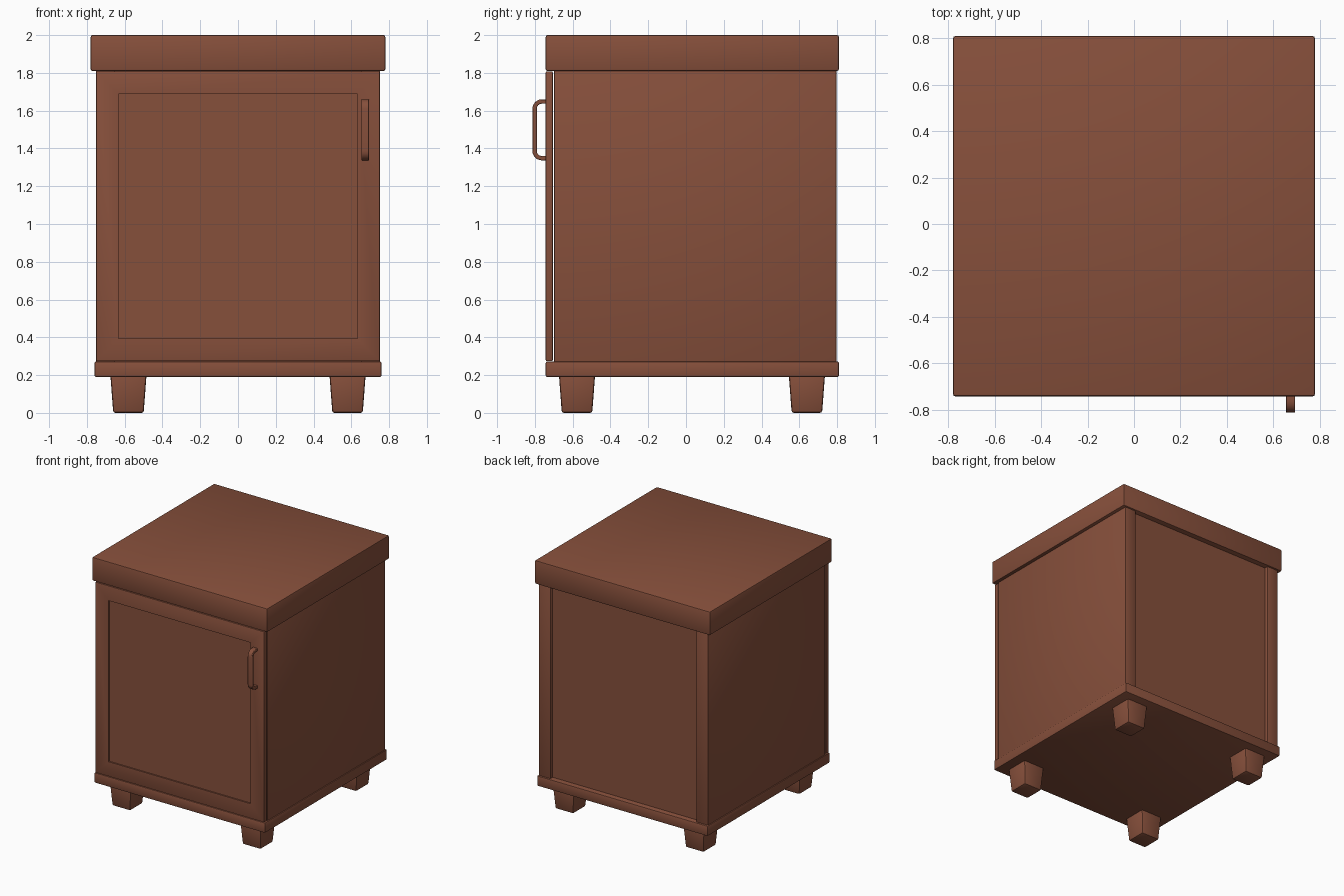
import bpy, bmesh, math
from mathutils import Vector

if "Cube" in bpy.data.objects:
    bpy.data.objects.remove(bpy.data.objects["Cube"])

wood = bpy.data.materials.new("reddish_brown_wood")
wood.diffuse_color = (0.24, 0.079, 0.044, 1)
wood.use_nodes = True
wood.node_tree.nodes["Principled BSDF"].inputs["Base Color"].default_value = wood.diffuse_color


def finish(name, bm):
    bmesh.ops.recalc_face_normals(bm, faces=bm.faces)
    mesh = bpy.data.meshes.new(name)
    bm.to_mesh(mesh)
    bm.free()
    mesh.materials.append(wood)
    obj = bpy.data.objects.new(name, mesh)
    bpy.context.collection.objects.link(obj)
    return obj


def box_bm(x, y, z, bevel=0.008, taper=1.0):
    """Bevelled box between (min, max) pairs; taper scales the lower end."""
    bm = bmesh.new()
    bmesh.ops.create_cube(bm, size=1)
    for v in bm.verts:
        s = taper if v.co.z < 0 else 1.0
        v.co = Vector((sum(x) / 2 + v.co.x * (x[1] - x[0]) * s,
                       sum(y) / 2 + v.co.y * (y[1] - y[0]) * s,
                       z[0] if v.co.z < 0 else z[1]))
    if bevel:
        bmesh.ops.bevel(bm, geom=bm.edges[:], offset=bevel, segments=2,
                        profile=0.5, affect='EDGES')
    return bm


def box(name, *args, **kw):
    return finish(name, box_bm(*args, **kw))


# Top slab and base plate
box("top_slab", (-0.78, 0.78), (-0.743, 0.81), (1.81, 2.0), bevel=0.01)
box("base_plate", (-0.76, 0.76), (-0.743, 0.81), (0.19, 0.272))

# Side boards and recessed back panel
for side, s in (("left", -1), ("right", 1)):
    box(side + "_side_board", sorted((s * 0.752, s * 0.65)), (-0.698, 0.796),
        (0.265, 1.815), bevel=0.004)
box("back_panel", (-0.66, 0.66), (0.72, 0.766), (0.265, 1.815), bevel=0)

# Door with a sunken centre panel
bm = box_bm((-0.752, 0.752), (-0.743, -0.705), (0.274, 1.808), bevel=0.006)
bm.normal_update()
front = max((f for f in bm.faces if f.normal.y < -0.99), key=lambda f: f.calc_area())
bmesh.ops.inset_region(bm, faces=[front], thickness=0.16, depth=0)
bmesh.ops.inset_region(bm, faces=[front], thickness=0.0005, depth=-0.01)
finish("door", bm)

# Handle: flat bar bent into a rounded bracket, swept across x
def bracket(y_out, z_lo, z_hi, r, y_in=-0.738, n=6):
    pts = [(y_in, z_lo)]
    for cz, start in ((z_lo + r, 270), (z_hi - r, 180)):
        for i in range(n + 1):
            a = math.radians(start - 90 * i / n)
            pts.append((y_out + r + r * math.cos(a), cz + r * math.sin(a)))
    return pts + [(y_in, z_hi)]


outer = bracket(-0.813, 1.337, 1.66, 0.05)
inner = bracket(-0.790, 1.360, 1.637, 0.027)
bm = bmesh.new()
rings = []
for (yo, zo), (yi, zi) in zip(outer, inner):
    rings.append([bm.verts.new(p) for p in ((0.654, yo, zo), (0.694, yo, zo),
                                            (0.694, yi, zi), (0.654, yi, zi))])
for a, b in zip(rings, rings[1:]):
    for k in range(4):
        bm.faces.new((a[k], a[(k + 1) % 4], b[(k + 1) % 4], b[k]))
bm.faces.new(rings[0])
bm.faces.new(rings[-1])
handle = finish("door_handle", bm)
mod = handle.modifiers.new("soft_edges", 'BEVEL')
mod.width, mod.segments = 0.004, 2
mod.limit_method, mod.angle_limit = 'ANGLE', math.radians(40)

# Four tapered feet
for side, cx in (("left", -0.58), ("right", 0.58)):
    for end, cy in (("front", -0.577), ("back", 0.64)):
        box(f"{end}_{side}_foot", (cx - 0.096, cx + 0.096), (cy - 0.096, cy + 0.096),
            (0.0, 0.205), bevel=0.012, taper=0.84)

# Smooth the rounded edges, keep flat faces crisp
for obj in bpy.context.collection.objects:
    obj.select_set(True)
    bpy.context.view_layer.objects.active = obj
bpy.ops.object.shade_smooth_by_angle(angle=math.radians(30))
